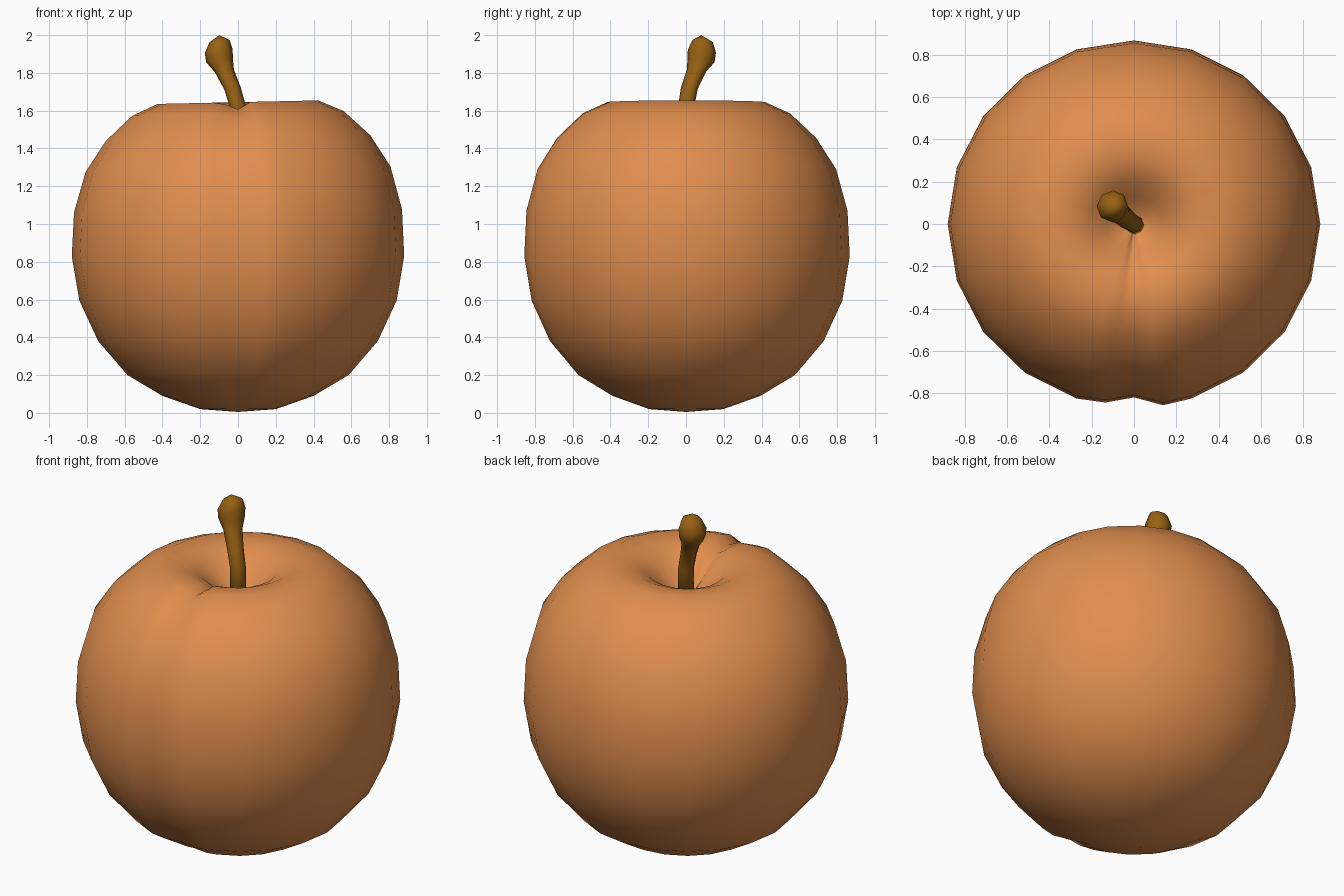
import bpy, bmesh
from math import sin, cos, pi, radians
from mathutils import Vector

if "Cube" in bpy.data.objects:
    bpy.data.objects.remove(bpy.data.objects["Cube"])


def material(name, rgb):
    m = bpy.data.materials.new(name)
    m.diffuse_color = (*rgb, 1)
    m.use_nodes = True
    m.node_tree.nodes["Principled BSDF"].inputs["Base Color"].default_value = m.diffuse_color
    return m


def skin(name, rings, bottom, top, mat):
    """Closed surface through stacked rings of points, with a pole at each end."""
    bm = bmesh.new()
    rows = [[bm.verts.new(p) for p in ring] for ring in rings]
    lo, hi = bm.verts.new(bottom), bm.verts.new(top)
    n = len(rows[0])
    for i in range(n):
        j = (i + 1) % n
        bm.faces.new((lo, rows[0][j], rows[0][i]))
        bm.faces.new((hi, rows[-1][i], rows[-1][j]))
        for a, b in zip(rows, rows[1:]):
            bm.faces.new((a[i], a[j], b[j], b[i]))
    bmesh.ops.recalc_face_normals(bm, faces=bm.faces)
    for f in bm.faces:
        f.smooth = True
    me = bpy.data.meshes.new(name)
    bm.to_mesh(me)
    bm.free()
    me.materials.append(mat)
    ob = bpy.data.objects.new(name, me)
    bpy.context.collection.objects.link(ob)
    return ob


peach = material("peach orange", (0.75, 0.27, 0.075))
bark = material("stem brown", (0.31, 0.118, 0.007))

# Fruit: turned profile (radius, height) with a dimple at the top
profile = [(0.20, 0.02), (0.40, 0.09), (0.585, 0.20), (0.74, 0.38), (0.84, 0.595),
           (0.88, 0.83), (0.868, 1.07), (0.807, 1.29), (0.70, 1.455), (0.56, 1.585),
           (0.425, 1.645), (0.30, 1.635), (0.21, 1.595), (0.13, 1.52), (0.06, 1.47)]
# 20 even columns plus two extra beside the front crease
angles = sorted([i * 18 for i in range(20)] + [261, 279])
# crease depth: degrees -> share of the radius removed
crease = {270: 0.055, 261: 0.015}

rings = []
for k, (r, z) in enumerate(profile):
    ring = []
    for deg in angles:
        a = radians(deg + 0.0)
        cut = crease.get(270 if deg == 270 else deg, 0)
        rr = r * (1 - cut)
        x, y = rr * cos(a), rr * 0.985 * sin(a)
        # slight lean of the shoulders, and the crease dipping over the rim
        zz = z + 0.022 * x * max(0, min(1, (z - 0.8) / 0.6))
        if k >= 9:
            zz -= cut * 0.7
        ring.append((x, y, zz))
    rings.append(ring)
skin("fruit", rings, (0, 0, 0.005), (0, 0, 1.45), peach)

# Stem: leaning tube with a knobbed end (x, y, z, radius)
path = [(0.005, -0.005, 1.43, 0.045), (0, 0, 1.62, 0.043), (-0.03, 0.018, 1.72, 0.045),
        (-0.072, 0.055, 1.81, 0.052), (-0.098, 0.08, 1.865, 0.073),
        (-0.102, 0.084, 1.915, 0.076), (-0.098, 0.088, 1.968, 0.055)]
axis = Vector((-0.25, 0.2, 1)).normalized()
side = axis.cross(Vector((0, 1, 0))).normalized()
front = axis.cross(side)
flat = 0.5  # how far the rings tip towards the leaning axis
rings = []
for x, y, z, r in path:
    ring = []
    for i in range(8):
        a = 2 * pi * i / 8
        d = (side * cos(a) + front * sin(a)) * r
        ring.append((x + d.x, y + d.y, z + d.z * flat))
    rings.append(ring)
skin("stem", rings, (0.005, -0.005, 1.42), (-0.1, 0.08, 2.0), bark)
